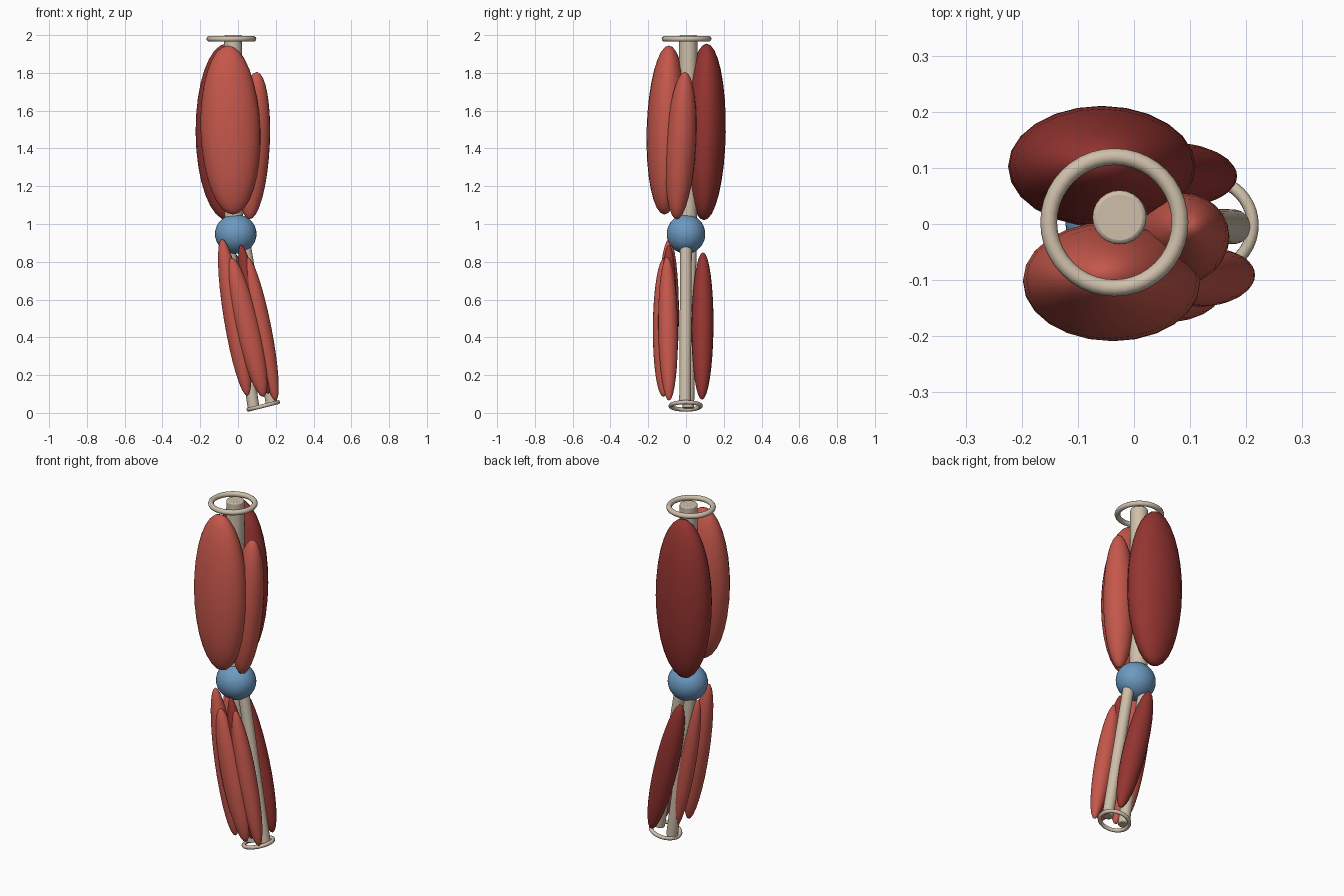
import bpy
from math import radians
from mathutils import Vector

cube = bpy.data.objects.get("Cube")
if cube:
    bpy.data.objects.remove(cube, do_unlink=True)


def material(name, rgb):
    mat = bpy.data.materials.new(name)
    mat.use_nodes = True
    color = (*rgb, 1)
    mat.diffuse_color = color
    bsdf = next(n for n in mat.node_tree.nodes if n.type == 'BSDF_PRINCIPLED')
    bsdf.inputs["Base Color"].default_value = color
    bsdf.inputs["Roughness"].default_value = 0.6
    return mat


RED = material("muscle_red", (0.56, 0.095, 0.07))
DARK = material("deep_red", (0.30, 0.035, 0.03))
BONE = material("bone_beige", (0.62, 0.52, 0.40))
BLUE = material("joint_blue", (0.15, 0.32, 0.53))


def finish(name, mat):
    obj = bpy.context.object
    obj.name = name
    obj.data.materials.append(mat)
    bpy.ops.object.shade_smooth_by_angle(angle=radians(40))
    return obj


def along(top, bottom):
    """Midpoint, length and rotation of the axis from bottom to top."""
    top, bottom = Vector(top), Vector(bottom)
    axis = top - bottom
    rotation = Vector((0, 0, 1)).rotation_difference(axis).to_euler()
    return (top + bottom) / 2, axis.length, rotation


def muscle(name, top, bottom, half_x, half_y, mat):
    middle, length, rotation = along(top, bottom)
    bpy.ops.mesh.primitive_uv_sphere_add(
        segments=24, ring_count=16, radius=1, location=middle, rotation=rotation)
    bpy.context.object.scale = (half_x, half_y, length / 2)
    return finish(name, mat)


def bone(name, top, bottom, radius):
    middle, length, rotation = along(top, bottom)
    bpy.ops.mesh.primitive_cylinder_add(
        vertices=24, radius=radius, depth=length, location=middle, rotation=rotation)
    bevel = bpy.context.object.modifiers.new("rounded_ends", 'BEVEL')
    bevel.width = radius * 0.15
    bevel.segments = 2
    return finish(name, BONE)


def ring(name, center, major, minor, tilt=0):
    bpy.ops.mesh.primitive_torus_add(
        major_segments=40, minor_segments=10, major_radius=major, minor_radius=minor,
        location=center, rotation=(0, radians(tilt), 0))
    return finish(name, BONE)


# Attachment rings
ring("shoulder_ring", (-0.035, 0.003, 1.98), 0.117, 0.015)
ring("wrist_ring", (0.134, -0.002, 0.037), 0.08, 0.011, -14)

# Bones
bone("upper_arm_bone", (-0.026, 0.012, 2.0), (-0.022, 0.01, 0.95), 0.048)
bone("forearm_bone_outer", (0.035, 0, 0.90), (0.178, -0.005, 0.05), 0.031)
bone("forearm_bone_inner", (-0.05, 0.025, 0.90), (0.083, 0.012, 0.025), 0.031)

# Elbow joint
bpy.ops.mesh.primitive_uv_sphere_add(
    segments=32, ring_count=20, radius=1, location=(-0.012, 0, 0.947))
bpy.context.object.scale = (0.11, 0.102, 0.104)
finish("elbow_joint", BLUE)

# Upper arm muscles
muscle("upper_front_muscle", (-0.055, -0.09, 1.945), (-0.025, -0.115, 1.05),
       0.158, 0.106, RED)
muscle("upper_back_muscle", (-0.06, 0.11, 1.955), (-0.055, 0.095, 1.02),
       0.167, 0.108, DARK)
muscle("upper_side_muscle", (0.1, -0.005, 1.805), (0.06, -0.05, 1.025),
       0.088, 0.08, RED)

# Forearm muscles
muscle("forearm_back_muscle", (-0.03, 0.09, 0.85), (0.165, 0.085, 0.07),
       0.065, 0.058, DARK)
muscle("forearm_front_muscle", (-0.035, -0.115, 0.82), (0.135, -0.12, 0.085),
       0.065, 0.058, RED)
muscle("forearm_outer_muscle", (0.05, -0.1, 0.825), (0.2, -0.09, 0.065),
       0.052, 0.052, RED)
muscle("forearm_deep_muscle", (0.015, -0.09, 0.89), (0.16, -0.1, 0.1),
       0.048, 0.045, DARK)
muscle("forearm_inner_muscle", (-0.085, -0.09, 0.92), (0.05, -0.095, 0.09),
       0.058, 0.055, RED)
muscle("forearm_side_muscle", (-0.085, 0.01, 0.86), (0.06, 0.01, 0.08),
       0.05, 0.042, RED)
